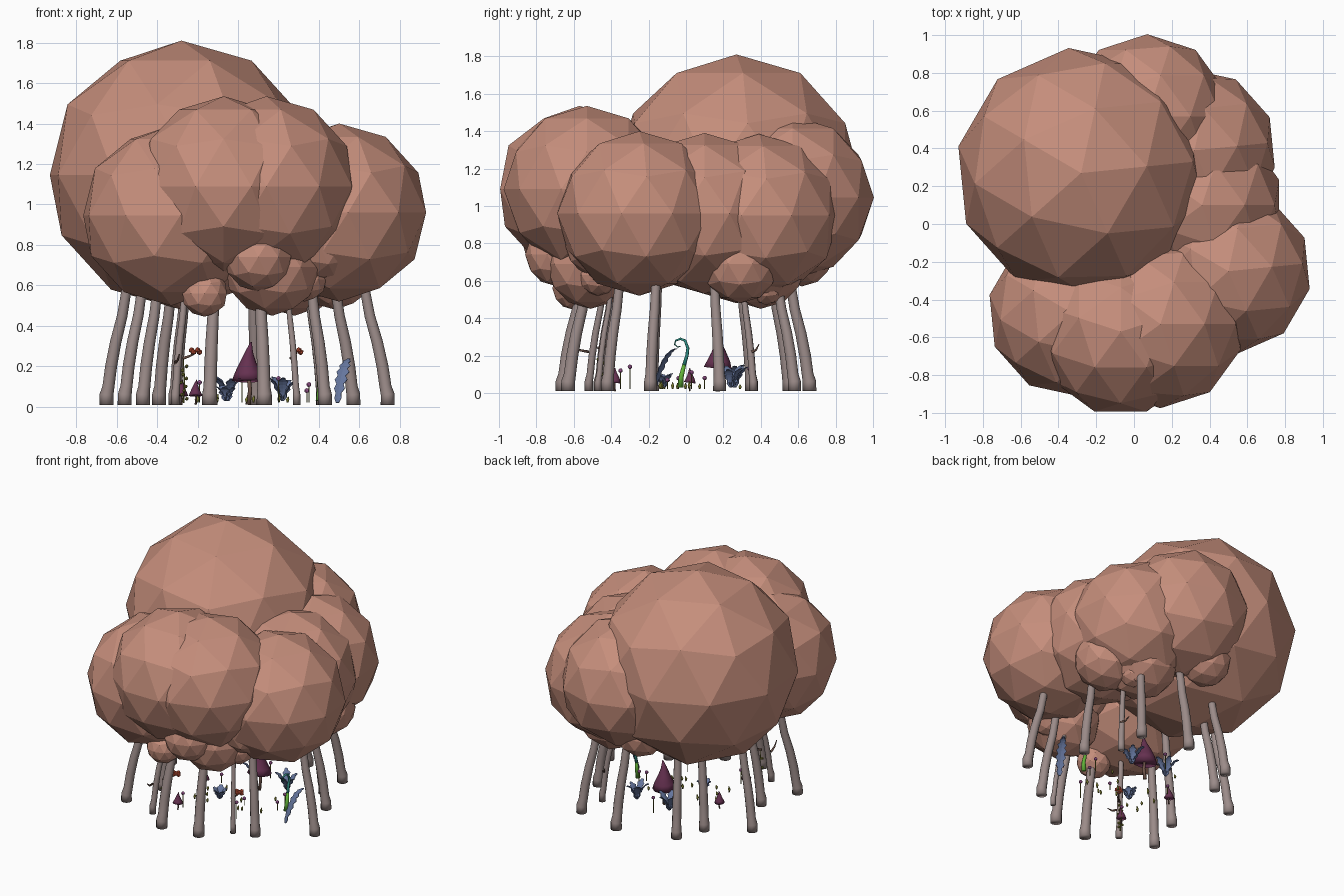
import bpy, bmesh, math, random
from mathutils import Vector, Matrix

if "Cube" in bpy.data.objects:
    bpy.data.objects.remove(bpy.data.objects["Cube"])
random.seed(4)

def mat(name, c):
    m = bpy.data.materials.new(name)
    m.diffuse_color = (*c, 1)
    m.use_nodes = True
    m.node_tree.nodes["Principled BSDF"].inputs["Base Color"].default_value = m.diffuse_color
    return m

BARK = mat("bark", (.33, .26, .25)); LEAF = mat("canopy", (.56, .27, .20))
PLUM = mat("plum", (.13, .03, .08)); BLUE = mat("blue", (.13, .18, .34))
GREEN = mat("green", (.12, .45, .04)); TEAL = mat("teal", (.03, .3, .25))
RED = mat("red", (.6, .09, .04)); OLIVE = mat("olive", (.2, .2, .03))
PINK = mat("pink", (.35, .1, .3)); TWIG = mat("twig", (.16, .09, .07))

def add(name, bm, m, smooth=False):
    me = bpy.data.meshes.new(name)
    bm.normal_update()
    bm.to_mesh(me); bm.free()
    me.materials.append(m)
    for p in me.polygons:
        p.use_smooth = smooth
    o = bpy.data.objects.new(name, me)
    bpy.context.collection.objects.link(o)
    return o

def ball(name, c, r, m, sub=2, turn=0):
    bm = bmesh.new()
    bmesh.ops.create_icosphere(bm, subdivisions=sub, radius=r,
                               matrix=Matrix.Translation(c) @ Matrix.Rotation(turn, 4, 'Z'))
    return add(name, bm, m)

def tube(name, pts, radii, m, sides=8, smooth=True):
    """Sweep a ring along a path of points with a radius at each."""
    bm = bmesh.new()
    pts = [Vector(p) for p in pts]
    rings = []
    for i, p in enumerate(pts):
        t = (pts[min(i + 1, len(pts) - 1)] - pts[max(i - 1, 0)]).normalized()
        q = Vector((0, 0, 1)).rotation_difference(t)
        rings.append([bm.verts.new(p + q @ Vector((radii[i] * math.cos(a), radii[i] * math.sin(a), 0)))
                      for a in (2 * math.pi * k / sides for k in range(sides))])
    for a, b in zip(rings, rings[1:]):
        for k in range(sides):
            n = (k + 1) % sides
            bm.faces.new((a[k], a[n], b[n], b[k]))
    bm.faces.new(rings[0][::-1]); bm.faces.new(rings[-1])
    return add(name, bm, m, smooth)

# canopy: overlapping low-poly balls (x, y, z, radius, turn)
canopy = [
    (-.28, .27, 1.145, .665, .1), (-.07, -.57, 1.09, .445, .31), (.14, -.53, 1.09, .445, 0),
    (-.33, -.47, .945, .445, .1), (.50, -.25, .96, .44, .1), (.32, .39, .95, .435, .1),
    (.07, .57, 1.045, .435, 0), (.36, .10, .96, .43, 0),
    (.10, -.69, .74, .17, 0), (-.165, -.60, .56, .115, 0), (.17, -.51, .69, .24, 0),
    (.40, -.47, .80, .18, 0), (.33, -.47, .63, .11, 0), (.48, .29, .69, .21, 0),
    (.28, .40, .70, .25, 0), (-.08, .62, .74, .17, 0), (.36, .43, .57, .10, 0)]
for i, (x, y, z, r, t) in enumerate(canopy):
    ball(f"canopy_ball_{i}", (x, y, z), r, LEAF, 2, t)

# trunks: upright foot, then leaning inward up into the canopy
trunks = [
    (-.65, .18, .034), (-.56, -.46, .034), (-.47, -.18, .034), (-.39, .35, .034),
    (-.31, .55, .034), (-.14, -.66, .037), (.13, -.63, .037), (.09, .66, .036),
    (.42, .58, .034), (.43, -.42, .034), (.57, .18, .034), (.74, -.19, .034),
    (-.31, -.52, .022), (.29, -.47, .018), (.41, .36, .022)]
path = [(.01, 1, 1.02), (.06, 1, 1), (.10, .985, .87), (.20, .965, .86), (.32, .93, .82),
        (.45, .88, .76), (.57, .85, .72), (.68, .82, .66)]
for i, (x, y, r) in enumerate(trunks):
    tube(f"trunk_{i}", [(x * k, y * k, z) for z, k, s in path], [r * s for z, k, s in path], BARK, 12)

# pointed mushrooms with a bent tip
def mushroom(name, x, y, s):
    tube(name + "_stem", [(x, y, .01), (x + .01 * s, y, .08 * s), (x, y, .17 * s)],
         [.013 * s, .01 * s, .01 * s], TWIG, 6)
    tube(name + "_cap", [(x, y, .13 * s), (x, y + .005 * s, .17 * s), (x, y + .005 * s, .22 * s),
                         (x + .005 * s, y, .27 * s), (x + .015 * s, y, .32 * s)],
         [.08 * s, .065 * s, .04 * s, .02 * s, .003 * s], PLUM, 10)
mushroom("big_mushroom", .05, .17, 1)
mushroom("small_mushroom", -.21, -.38, .42)
mushroom("mid_mushroom", -.28, .02, .42)

# flat toothed leaf that arches over from its root
def frond(name, base, ang, length, width, m, lift=1.2, teeth=7):
    bm = bmesh.new()
    d = Vector((math.cos(ang), math.sin(ang), 0)); s = Vector((-d.y, d.x, 0))
    prev = None
    for i in range(2 * teeth + 1):
        t = i / (2 * teeth)
        p = Vector(base) + d * length * .5 * t ** 1.3 + Vector((0, 0, length * lift * (t - .35 * t ** 3)))
        w = width * (math.sin(math.pi * (.12 + .86 * t)) * (1 if i % 2 else .6))
        row = [bm.verts.new(p + s * w + d * .15 * w), bm.verts.new(p), bm.verts.new(p - s * w + d * .15 * w)]
        if prev:
            for k in (0, 1):
                bm.faces.new((prev[k], prev[k + 1], row[k + 1], row[k]))
        prev = row
    o = add(name, bm, m)
    o.modifiers.new("thickness", 'SOLIDIFY').thickness = .004

frond("fern", (.49, -.17, .02), 1.1, .28, .036, BLUE)
for j, (x, y, h) in enumerate(((-.05, .26, .2), (.22, .24, .17), (-.06, -.12, .12))):
    for k in range(5):
        frond(f"blue_bush_{j}_{k}", (x, y, .03), k * 1.257 + j, h * random.uniform(.75, 1), .03, BLUE, 1.1, 4)

# curled green shoot, teal towards the tip
tube("shoot_lower", [(.40, -.03, .03), (.405, -.025, .09), (.40, -.01, .15)], [.016, .013, .01], GREEN)
curl = [(.40, -.01, .15), (.395, .005, .2), (.40, .01, .24), (.40, -.005, .28), (.40, -.03, .29),
        (.395, -.055, .28), (.39, -.06, .26), (.39, -.045, .245), (.39, -.03, .25)]
tube("shoot_curl", curl, [.01 - .0009 * i for i in range(9)], TEAL)

# flowering twigs growing out of trunks
for i, (x, y, dx, dy) in enumerate(((-.27, -.47, .06, .07), (.26, -.45, .03, .05))):
    tube(f"flower_twig_{i}", [(x, y, .24), (x + dx * .5, y + dy * .4, .25), (x + dx, y + dy, .265)],
         [.008, .006, .004], TWIG, 6)
    for k in range(6):
        a = k * math.pi / 3
        ball(f"petal_{i}_{k}", (x + dx + .02 * math.cos(a), y + dy + .014 * math.sin(a), .27 + .01 * (k % 2)),
             .015, RED, 1)
for i, (x, y, dx, dy) in enumerate(((-.31, -.52, .02, -.09), (.41, .35, -.04, .04))):
    tube(f"bare_twig_{i}", [(x, y, .22), (x + dx * .6, y + dy * .6, .23), (x + dx, y + dy, .26)],
         [.008, .006, .003], TWIG, 6)

# leafy vine
tube("vine", [(-.27, -.46, .02), (-.265, -.455, .12), (-.27, -.46, .24)], [.005, .004, .002], OLIVE, 5)
for i in range(9):
    a = i * 2.4
    ball(f"vine_leaf_{i}", (-.267 + .014 * math.cos(a), -.457 + .014 * math.sin(a), .04 + .02 * i), .01, OLIVE, 1)

# berries on stalks
for i, (x, y, h) in enumerate(((-.19, -.35, .12), (.35, .03, .11), (.34, -.04, .08), (-.2, .1, .08),
                               (.12, -.1, .07), (.02, .34, .13), (.2, -.3, .14))):
    tube(f"berry_stalk_{i}", [(x, y, .02), (x, y, h)], [.003, .003], OLIVE, 5)
    ball(f"berry_{i}", (x, y, h), .012, PINK)

# small sprouts scattered over the ground
for i in range(14):
    a, r = random.uniform(0, 6.28), random.uniform(.08, .36)
    x, y = r * math.cos(a), r * math.sin(a)
    h = random.uniform(.025, .045)
    tube(f"sprout_{i}", [(x, y, .02), (x, y, .02 + h * .5), (x + .004, y, .02 + h)], [.004, .009, .002], OLIVE, 5)
